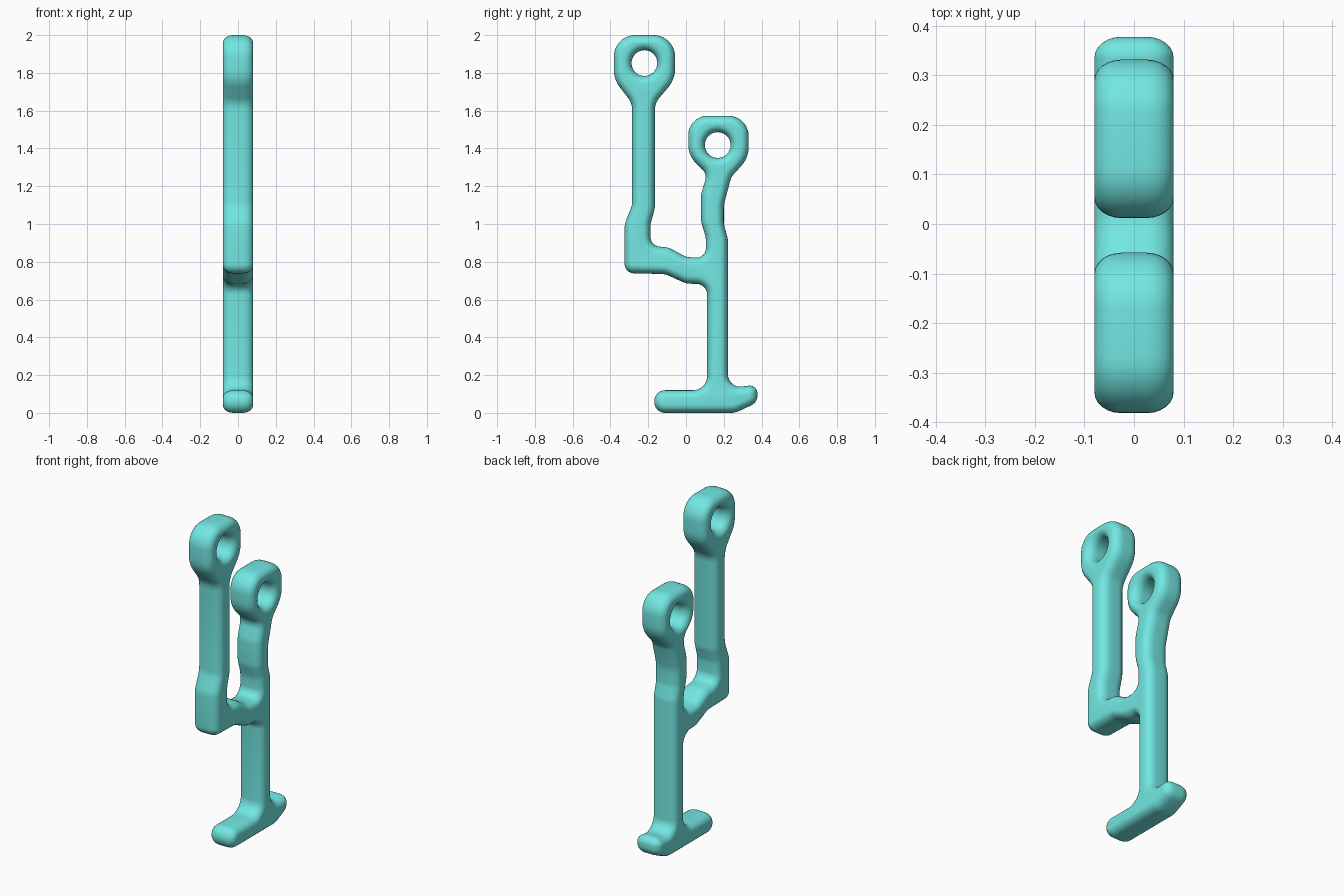
import bpy, bmesh, math
from mathutils import Vector

if "Cube" in bpy.data.objects:
    bpy.data.objects.remove(bpy.data.objects["Cube"])


def rounded(points, step=math.radians(9)):
    """Closed polygon of (y, z, radius) corners turned into a filleted outline."""
    out, n = [], len(points)
    for i, (y, z, r) in enumerate(points):
        p = Vector((y, z))
        a = Vector(points[i - 1][:2]) - p
        b = Vector(points[(i + 1) % n][:2]) - p
        la, lb = a.length, b.length
        a.normalize()
        b.normalize()
        turn = math.pi - a.angle(b)
        t = min(r * math.tan(turn / 2), 0.485 * la, 0.485 * lb)
        r = t / math.tan(turn / 2)
        centre = p + (a + b).normalized() * (r / math.cos(turn / 2))
        u, v = (p + a * t) - centre, (p + b * t) - centre
        sweep = math.atan2(u.x * v.y - u.y * v.x, u.dot(v))
        k = max(2, round(abs(sweep) / step))
        for j in range(k + 1):
            ang = sweep * j / k
            c, s = math.cos(ang), math.sin(ang)
            out.append(centre + Vector((u.x * c - u.y * s, u.x * s + u.y * c)))
    return out


def circle(y, z, r, n=40):
    return [Vector((y + r * math.cos(i * math.tau / n), z + r * math.sin(i * math.tau / n)))
            for i in range(n)]


# Side silhouette: corners as (y, z, fillet radius)
outline = rounded([
    # tall arm with its ring
    (-0.382, 2.0, .155), (-0.058, 2.0, .155), (-0.058, 1.765, .15), (-0.165, 1.64, .1),
    (-0.165, 1.08, .1), (-0.188, 1.0, .1),
    # link between the arms, upper edge
    (-0.188, 0.885, .06), (-0.09, 0.875, .1), (0.0, 0.825, .1), (0.105, 0.82, .09),
    # short arm with its ring
    (0.105, 0.93, .1), (0.08, 1.01, .1), (0.08, 1.16, .1), (0.112, 1.265, .06),
    (0.012, 1.36, .14), (0.012, 1.573, .155), (0.332, 1.573, .155), (0.332, 1.35, .15),
    (0.24, 1.25, .08), (0.2, 1.1, .15), (0.2, 1.0, .1), (0.222, 0.92, .1),
    # post and foot
    (0.222, 0.13, .065), (0.378, 0.15, .05), (0.378, 0.055, .055), (0.26, 0.0, .1),
    (-0.168, 0.0, .059), (-0.168, 0.12, .059), (0.112, 0.12, .075),
    # link between the arms, lower edge
    (0.112, 0.68, .09), (0.0, 0.685, .1), (-0.11, 0.735, .1), (-0.325, 0.74, .05),
    (-0.325, 1.0, .1), (-0.285, 1.1, .1), (-0.285, 1.64, .1), (-0.382, 1.765, .15),
])
holes = [circle(-0.22, 1.852, .068), circle(0.168, 1.418, .068)]

# Rounded slab with through holes
ROUND = 0.042
curve = bpy.data.curves.new("ring_stand", 'CURVE')
curve.dimensions = '2D'
curve.fill_mode = 'BOTH'
curve.bevel_depth = ROUND
curve.offset = -ROUND
curve.extrude = 0.02
curve.bevel_resolution = 5
for loop in [outline] + holes:
    sp = curve.splines.new('POLY')
    sp.points.add(len(loop) - 1)
    for pt, co in zip(sp.points, loop):
        pt.co = (co.x, co.y, 0, 1)
    sp.use_cyclic_u = True

stand = bpy.data.objects.new("ring_stand", curve)
bpy.context.collection.objects.link(stand)
stand.rotation_euler = (math.pi / 2, 0, math.pi / 2)
stand.scale.z = 0.08 / (ROUND + curve.extrude)
bpy.context.view_layer.objects.active = stand
stand.select_set(True)
bpy.ops.object.convert(target='MESH')
bpy.ops.object.transform_apply(location=False, rotation=True, scale=True)

# Weld the caps to the rim
bm = bmesh.new()
bm.from_mesh(stand.data)
bmesh.ops.remove_doubles(bm, verts=bm.verts, dist=0.0005)
bmesh.ops.recalc_face_normals(bm, faces=bm.faces)
bm.to_mesh(stand.data)
bm.free()
bpy.ops.object.shade_smooth_by_angle(angle=math.radians(40))

mat = bpy.data.materials.new("turquoise")
mat.diffuse_color = (0.17, 0.8, 0.76, 1)
mat.use_nodes = True
mat.node_tree.nodes["Principled BSDF"].inputs["Base Color"].default_value = mat.diffuse_color
stand.data.materials.clear()
stand.data.materials.append(mat)
